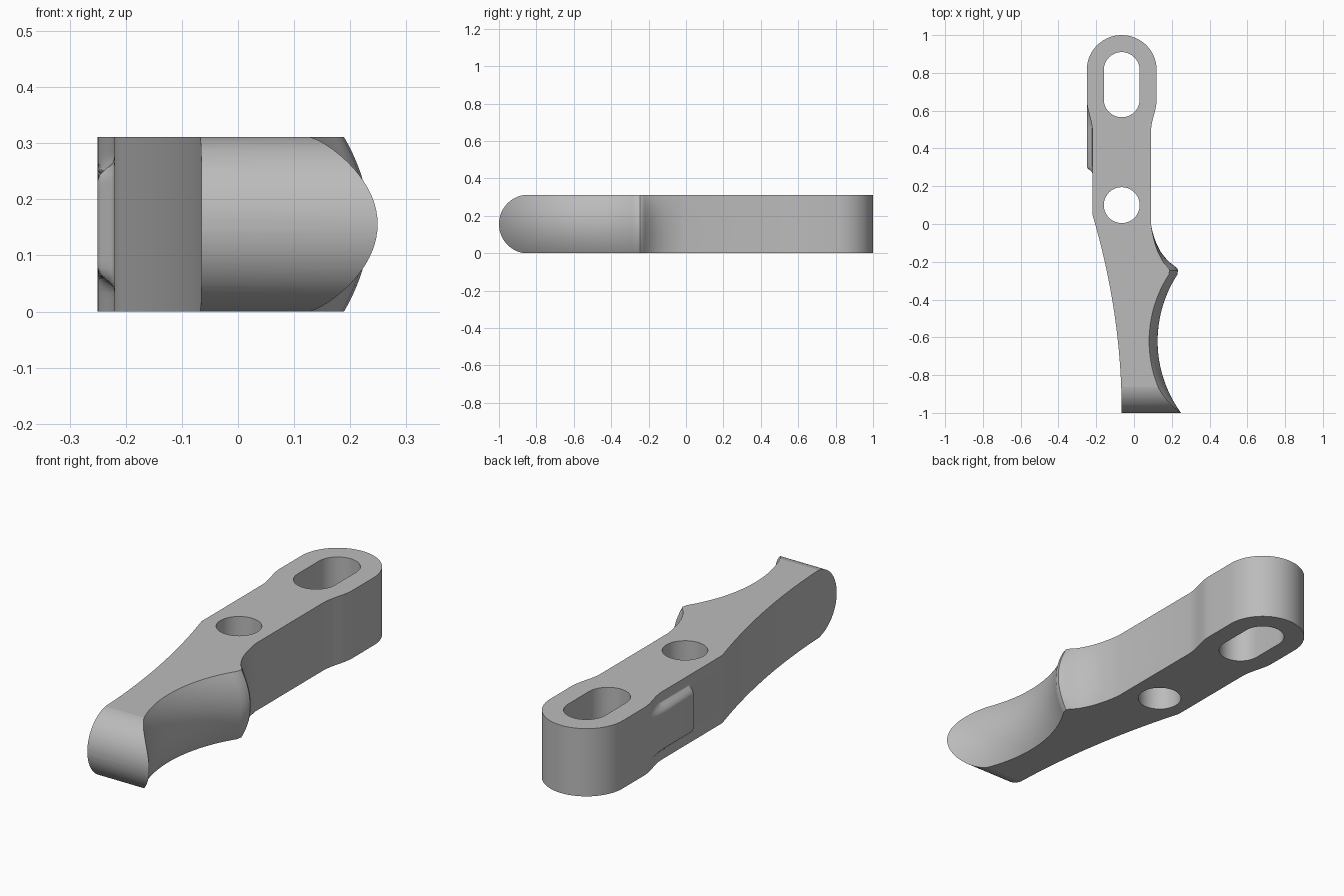
import bpy, bmesh, math

cube = bpy.data.objects.get("Cube")
if cube:
    bpy.data.objects.remove(cube, do_unlink=True)

H = 0.311            # plate thickness
MID = H / 2
CX = -0.065          # centre line of the arm
HEAD_Y, HEAD_R = 0.815, 0.185
BULGE = 0.045        # how far the finger face swells at mid height

grey = bpy.data.materials.new("satin_grey")
grey.use_nodes = True
grey.diffuse_color = (0.5, 0.5, 0.5, 1)
grey.node_tree.nodes["Principled BSDF"].inputs["Base Color"].default_value = (0.5, 0.5, 0.5, 1)


def smooth(a, b, v):
    t = max(0.0, min(1.0, (v - a) / (b - a)))
    return t * t * (3 - 2 * t)


def steps(a, b, n):
    return [a + (b - a) * i / n for i in range(n + 1)]


def arc(cx, cy, r, a, b, n):
    return [(cx + r * math.cos(math.radians(t)), cy + r * math.sin(math.radians(t)))
            for t in steps(a, b, n)]


def outline(z):
    """Counter-clockwise outline of the lever at height z."""
    inset = BULGE * ((z - MID) / MID) ** 2
    pad = smooth(0.038, 0.075, min(z, H - z))
    # Finger rest: concave arc, swelling towards mid height
    pts = [(0.77 - math.sqrt(0.416 - (y + 0.62) ** 2) - inset, y)
           for y in steps(-1.02, -0.268, 36)]
    # Rounded horn, then the hollow behind it
    horn = [(0.231, -0.257, 1), (0.234, -0.246, 1), (0.229, -0.235, 1),
            (0.212, -0.221, 0.9), (0.19, -0.204, 0.75), (0.163, -0.176, 0.5),
            (0.14, -0.145, 0.33), (0.122, -0.11, 0.2), (0.108, -0.075, 0.1),
            (0.098, -0.04, 0.04), (0.09, 0, 0)]
    pts += [(x - inset * w, y) for x, y, w in horn]
    # Right flank, swelling to the head
    pts += [(0.09 + 0.03 * smooth(0.49, 0.66, y), y) for y in steps(0.49, 0.66, 12)]
    # Round head
    pts += arc(CX, HEAD_Y, HEAD_R, 0, 180, 48)
    # Left flank with the raised pad
    for y in reversed(steps(0.49, 0.66, 12)):
        x = -0.22 - 0.03 * smooth(0.49, 0.66, y)
        pts.append((x + (-0.25 - x) * pad, y))
    pts += [(-0.22 - 0.03 * pad, 0.305), (-0.22 - 0.024 * pad, 0.293),
            (-0.22 - 0.006 * pad, 0.28), (-0.22, 0.268)]
    # Long curved back of the handle
    pts += [(CX - 0.155 * ((y + 1) / 1.05) ** 2, y) for y in steps(0.05, -1.02, 30)]
    return pts


def loft(name, rings):
    """Closed solid through matching rings of 3D points."""
    bm = bmesh.new()
    loops = [[bm.verts.new(p) for p in ring] for ring in rings]
    n = len(loops[0])
    for low, high in zip(loops, loops[1:]):
        for i in range(n):
            j = (i + 1) % n
            bm.faces.new((low[i], low[j], high[j], high[i]))
    bm.faces.new(loops[0][::-1])
    bm.faces.new(loops[-1])
    bmesh.ops.recalc_face_normals(bm, faces=bm.faces)
    mesh = bpy.data.meshes.new(name)
    bm.to_mesh(mesh)
    bm.free()
    mesh.materials.append(grey)
    obj = bpy.data.objects.new(name, mesh)
    bpy.context.collection.objects.link(obj)
    return obj


def cut(target, cutter):
    cutter.hide_render = True
    bpy.context.view_layer.objects.active = target
    mod = target.modifiers.new("cut", "BOOLEAN")
    mod.operation = "DIFFERENCE"
    mod.solver = "EXACT"
    mod.object = cutter
    bpy.ops.object.modifier_apply(modifier=mod.name)
    bpy.data.objects.remove(cutter, do_unlink=True)


def upright(name, profile):
    return loft(name, [[(x, y, z) for x, y in profile] for z in (-0.1, H + 0.1)])


# Lever body
lever = loft("lever_body", [[(x, y, z) for x, y in outline(z)] for z in steps(0, H, 28)])

# Pivot hole and adjustment slot
R = 0.095
cut(lever, upright("pivot_cutter", arc(CX, 0.1, R, 0, 352.5, 47)))
slot = arc(CX, 0.815, R, 0, 180, 24) + arc(CX, 0.66, R, 180, 360, 24)
cut(lever, upright("slot_cutter", slot))

# Half-round handle end
r = MID + 0.0015
end = arc(r - 1, MID, r, 90, 270, 40)
end += [(r - 1, -0.2), (-1.3, -0.2), (-1.3, H + 0.2), (r - 1, H + 0.2)]
cut(lever, loft("end_cutter", [[(x, y, z) for y, z in end] for x in (-0.6, 0.6)]))

# Smooth sides, flat top and bottom
bpy.ops.object.select_all(action="DESELECT")
lever.select_set(True)
bpy.context.view_layer.objects.active = lever
bpy.ops.object.shade_smooth_by_angle(angle=math.radians(32))
for face in lever.data.polygons:
    if abs(face.normal.z) > 0.9995:
        face.use_smooth = False
